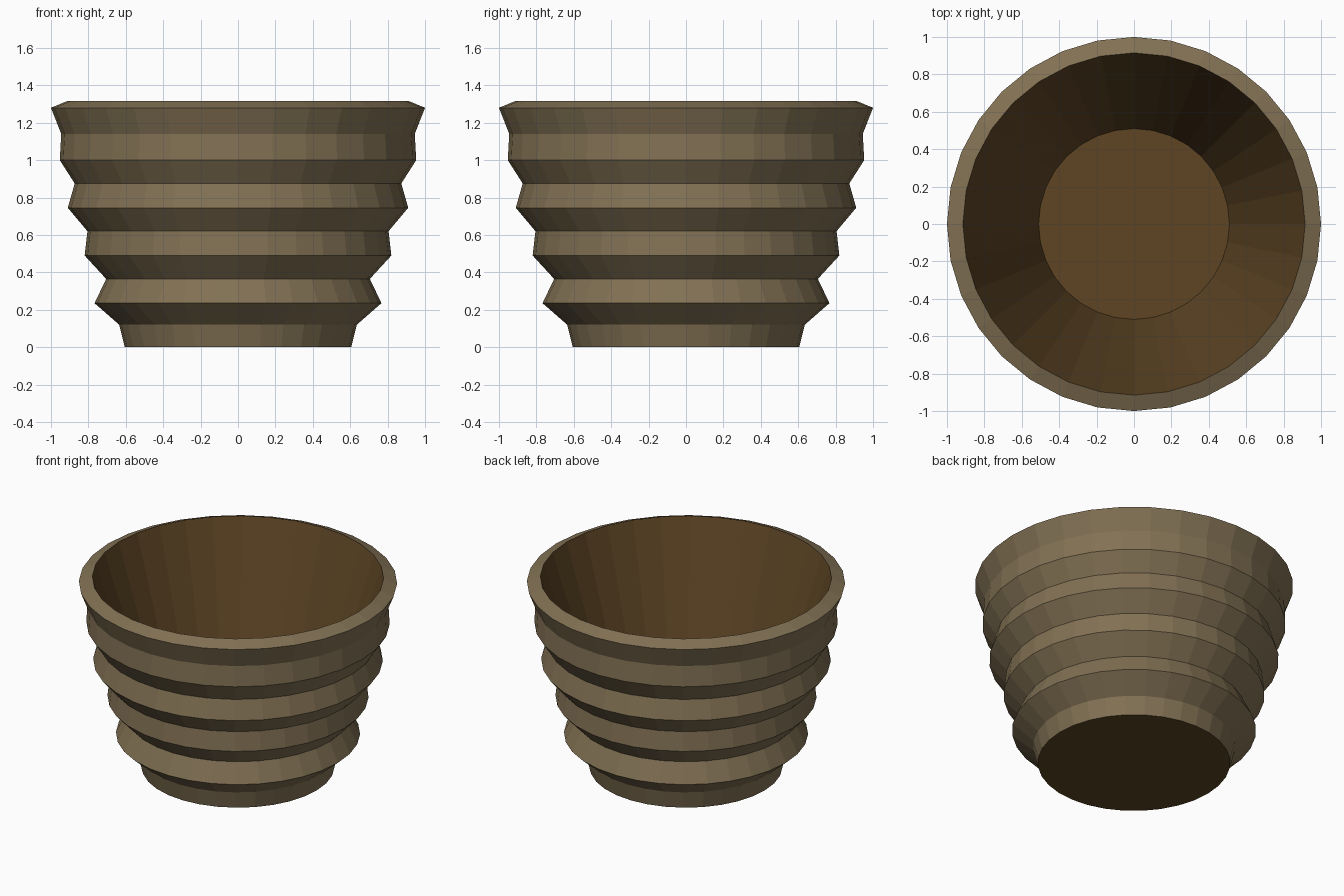
import bpy, bmesh, math

if "Cube" in bpy.data.objects:
    bpy.data.objects.remove(bpy.data.objects["Cube"])

SIDES = 32

def material(name, rgb):
    m = bpy.data.materials.new(name)
    m.diffuse_color = (*rgb, 1.0)
    m.use_nodes = True
    m.node_tree.nodes["Principled BSDF"].inputs["Base Color"].default_value = m.diffuse_color
    return m

clay = material("tan clay", (0.222, 0.165, 0.088))
brown = material("dark brown", (0.112, 0.060, 0.018))

# Outer ribbed wall, from foot to rim (radius, height)
outer = [(0.605, 0.0), (0.635, 0.12), (0.767, 0.235), (0.705, 0.365),
         (0.82, 0.49), (0.805, 0.62), (0.91, 0.745), (0.873, 0.875),
         (0.953, 1.0), (0.945, 1.14), (1.0, 1.28), (0.915, 1.315)]
# Inner sloped wall down to the floor
inner = [(0.51, 0.04)]
profile = outer + inner

bm = bmesh.new()
rings = [[bm.verts.new((r * math.cos(2 * math.pi * i / SIDES),
                        r * math.sin(2 * math.pi * i / SIDES), z))
          for i in range(SIDES)] for r, z in profile]

# Side bands: outside is clay, inside is brown
for k in range(len(rings) - 1):
    a, b = rings[k], rings[k + 1]
    for i in range(SIDES):
        j = (i + 1) % SIDES
        f = bm.faces.new((a[i], a[j], b[j], b[i]))
        f.material_index = 0 if k < len(outer) - 1 else 1

# Underside and inner floor
bm.faces.new(rings[0][::-1]).material_index = 1
bm.faces.new(rings[-1]).material_index = 1

mesh = bpy.data.meshes.new("ribbed_pot")
bm.normal_update()
bm.to_mesh(mesh)
bm.free()
mesh.materials.append(clay)
mesh.materials.append(brown)
pot = bpy.data.objects.new("ribbed_pot", mesh)
bpy.context.collection.objects.link(pot)
